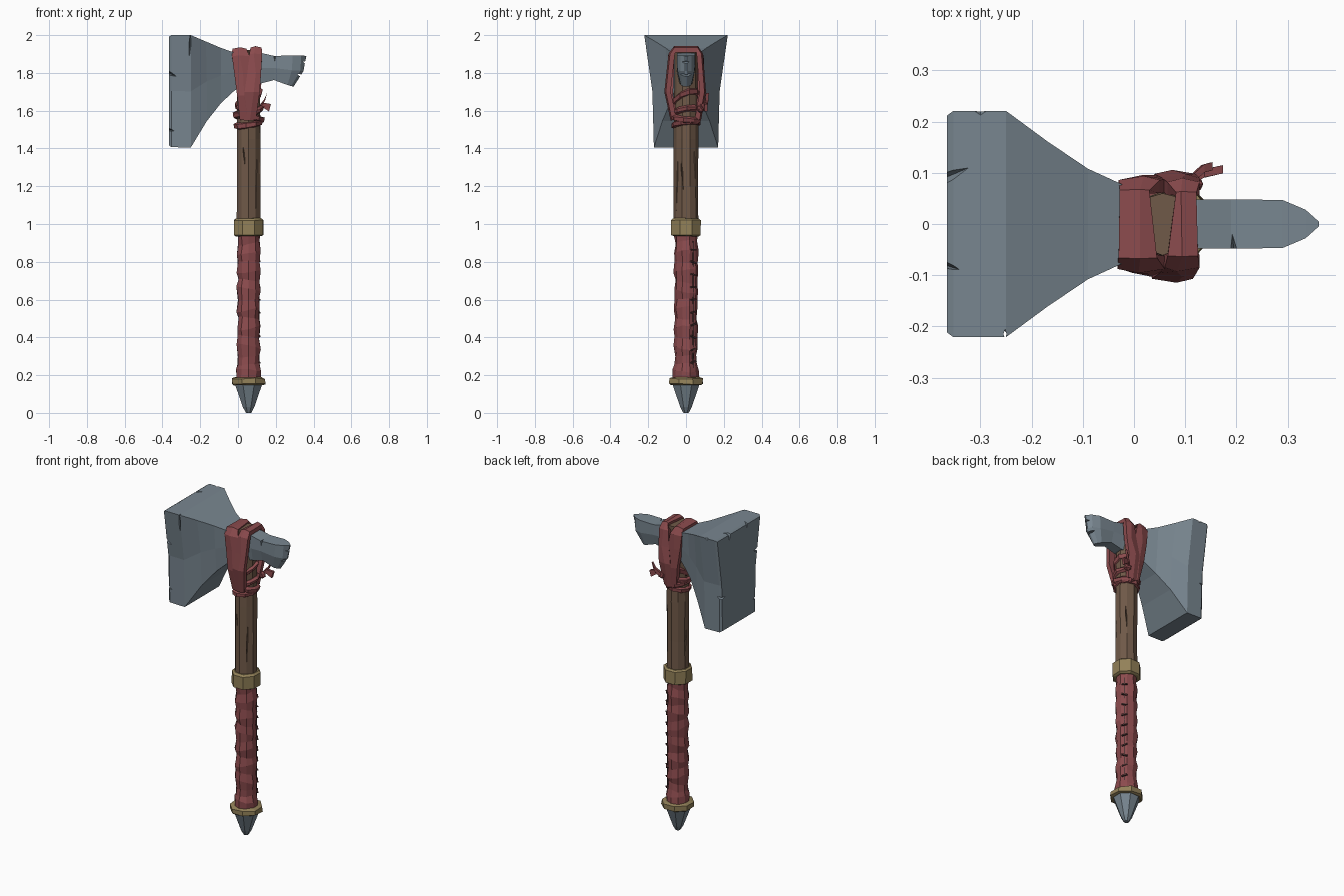
import bpy, bmesh, math, random
from mathutils import Vector, Matrix

random.seed(4)
CX = 0.056  # handle axis


def material(name, rgb):
    m = bpy.data.materials.new(name)
    m.diffuse_color = (*rgb, 1)
    return m


STEEL = material("steel", (0.19, 0.24, 0.28))
WOOD = material("wood", (0.16, 0.10, 0.065))
CLOTH = material("cloth", (0.26, 0.07, 0.075))
BRASS = material("brass", (0.29, 0.22, 0.10))
DARK = material("thread", (0.08, 0.035, 0.035))


def finish(name, bm, mat):
    bmesh.ops.recalc_face_normals(bm, faces=bm.faces)
    me = bpy.data.meshes.new(name)
    bm.to_mesh(me)
    bm.free()
    ob = bpy.data.objects.new(name, me)
    bpy.context.collection.objects.link(ob)
    if mat:
        me.materials.append(mat)
    return ob


def skin(bm, rings, closed=False):
    """Join equal rings of points with quads, capping open ends."""
    vs = [[bm.verts.new(p) for p in r] for r in rings]
    pairs = list(zip(vs, vs[1:])) + ([(vs[-1], vs[0])] if closed else [])
    for a, b in pairs:
        for i in range(len(a)):
            j = (i + 1) % len(a)
            bm.faces.new((a[i], a[j], b[j], b[i]))
    if not closed:
        bm.faces.new(vs[0])
        bm.faces.new(vs[-1])


def loft(name, rings, mat, closed=False):
    bm = bmesh.new()
    skin(bm, rings, closed)
    return finish(name, bm, mat)


def circle(z, r, n=8, tilt=0, jit=0, turn=0):
    pts = []
    for i in range(n):
        a = math.tau * (i + 0.5) / n + turn
        q = r / math.cos(math.pi / n) + random.uniform(-jit, jit)
        x, y = q * math.cos(a), q * math.sin(a)
        pts.append((CX + x, y, z + tilt * math.cos(a - 0.6) + random.uniform(-jit, jit)))
    return pts


def tube(name, profile, mat, n=8, jit=0.0, tilt=0.0, turn=0.0):
    return loft(name, [circle(z, r, n, tilt, jit, turn) for z, r in profile], mat)


def carve(ob, cuts):
    """Cut diamond-shaped nicks: (centre, half sizes, roll about each axis)."""
    bm = bmesh.new()
    for c, s, rot in cuts:
        m = Matrix.Translation(c)
        for ang, ax in zip(rot, "XYZ"):
            m = m @ Matrix.Rotation(ang, 4, ax)
        v = [bm.verts.new(m @ Vector([sg * s[k] if i == k else 0 for i in range(3)]))
             for k in range(3) for sg in (1, -1)]
        for i in (0, 1):
            for j in (2, 3):
                for k in (4, 5):
                    bm.faces.new((v[i], v[j], v[k]))
    cutter = finish("nick_cutter", bm, None)
    cutter.hide_render = True
    mod = ob.modifiers.new("nicks", "BOOLEAN")
    mod.operation, mod.object, mod.solver = "DIFFERENCE", cutter, "EXACT"
    dg = bpy.context.evaluated_depsgraph_get()
    me = bpy.data.meshes.new_from_object(ob.evaluated_get(dg))
    ob.modifiers.clear()
    ob.data = me
    bpy.data.objects.remove(cutter)


# Handle, bottom to top
tube("pommel_spike", [(0, 0.014), (0.03, 0.03), (0.155, 0.073)], STEEL)
tube("pommel_collar", [(0.148, 0.078), (0.153, 0.088), (0.182, 0.088), (0.19, 0.07)], BRASS, jit=0.003)
grip = [(0.175, 0.066), (0.225, 0.064), (0.26, 0.055)]
grip += [(0.30 + 0.05 * i, 0.061 if i % 2 else 0.055) for i in range(13)] + [(0.945, 0.06)]
loft("grip_wrap", [circle(z, r, 10, random.uniform(-0.018, 0.018) if 0.2 < z < 0.92 else 0, 0.004)
                   for z, r in grip], CLOTH)
tube("grip_ring", [(0.935, 0.066), (0.943, 0.077), (1.02, 0.077), (1.03, 0.066)], BRASS, jit=0.002)
shaft = tube("shaft", [(0.95, 0.062), (1.2, 0.061), (1.45, 0.062), (1.7, 0.06), (1.92, 0.058)],
             WOOD, n=10, jit=0.002)
carve(shaft, [((CX + 0.045, -0.05, 1.25), (0.005, 0.02, 0.2), (0, 0.05, 0.7)),
              ((CX - 0.025, -0.062, 1.37), (0.006, 0.015, 0.08), (0, -0.1, 0)),
              ((CX + 0.063, -0.022, 1.28), (0.015, 0.005, 0.11), (0.08, 0, 0)),
              ((CX + 0.045, 0.05, 1.33), (0.005, 0.02, 0.12), (0, 0.08, -0.7)),
              ((CX - 0.06, 0.01, 1.2), (0.015, 0.005, 0.1), (0.1, 0, 0))])

# Seam stitches on the rear right of the grip
bm = bmesh.new()
for i in range(10):
    m = (Matrix.Translation((CX, 0, 0.27 + 0.066 * i)) @ Matrix.Rotation(math.radians(40), 4, "Z")
         @ Matrix.Translation((0.061, 0, 0)) @ Matrix.Rotation(random.uniform(-0.4, 0.4), 4, "X")
         @ Matrix.Diagonal((0.014, 0.034, 0.008, 1)))
    bmesh.ops.create_cube(bm, size=1, matrix=m)
m = (Matrix.Translation((CX, 0, 0.56)) @ Matrix.Rotation(math.radians(40), 4, "Z")
     @ Matrix.Translation((0.056, 0, 0)) @ Matrix.Diagonal((0.01, 0.005, 0.7, 1)))
bmesh.ops.create_cube(bm, size=1, matrix=m)
finish("grip_stitches", bm, DARK)

# Head: sections of (x top/mid/bottom), (z top, bottom), (half width top/mid/bottom)
sections = [
    ((-0.365,) * 3, (1.992, 1.415), (0.212, 0.168, 0.16)),
    ((-0.353,) * 3, (2.0, 1.407), (0.221, 0.176, 0.17)),
    ((-0.25,) * 3, (2.0, 1.405), (0.221, 0.178, 0.17)),
    ((-0.17, -0.165, -0.165), (1.966, 1.545), (0.162, 0.135, 0.125)),
    ((-0.09,) * 3, (1.932, 1.64), (0.108, 0.097, 0.085)),
    ((-0.02,) * 3, (1.908, 1.705), (0.076, 0.072, 0.06)),
    ((0.04,) * 3, (1.9, 1.74), (0.05, 0.05, 0.04)),
    ((0.125,) * 3, (1.905, 1.745), (0.048, 0.048, 0.032)),
    ((0.19,) * 3, (1.89, 1.762), (0.048, 0.048, 0.03)),
    ((0.29, 0.285, 0.262), (1.892, 1.736), (0.047, 0.046, 0.028)),
    ((0.335, 0.33, 0.282), (1.892, 1.73), (0.028, 0.03, 0.018)),
    ((0.362, 0.346, 0.294), (1.89, 1.727), (0.004, 0.004, 0.004)),
]
rings = []
for xs, (zt, zb), ws in sections:
    half = list(zip(xs, ws, (zt, zt * 0.5 + zb * 0.5, zb)))
    rings.append(half and [(x, w, z) for x, w, z in half] + [(x, -w, z) for x, w, z in reversed(half)])
head = loft("axe_head", rings, STEEL)
carve(head, [((-0.37, 0.09, 2.0), (0.05, 0.013, 0.05), (0, 0, 0.4)),
             ((-0.37, -0.08, 2.0), (0.03, 0.009, 0.04), (0, 0, -0.3)),
             ((-0.37, -0.19, 1.80), (0.05, 0.05, 0.012), (0, 0.4, 0)),
             ((-0.37, -0.17, 1.50), (0.035, 0.04, 0.010), (0, 0.2, 0)),
             ((-0.37, 0.18, 1.62), (0.04, 0.05, 0.012), (0, -0.3, 0)),
             ((-0.30, 0.225, 2.0), (0.018, 0.012, 0.02), (0, 0, 0)),
             ((-0.255, -0.215, 1.94), (0.006, 0.02, 0.12), (0, 0.05, 0)),
             ((0.195, -0.05, 1.89), (0.006, 0.03, 0.03), (0, 0, 0.1)),
             ((0.36, 0, 1.855), (0.03, 0.05, 0.008), (0, 0.2, 0)),
             ((0.325, 0, 1.79), (0.025, 0.05, 0.008), (0, 0.3, 0))])


# Straps over the top: path of (y, z, x left, x right)
def strap(name, path, t=0.026):
    out = []
    for i, (y, z, x0, x1) in enumerate(path):
        a, b = path[max(i - 1, 0)], path[min(i + 1, len(path) - 1)]
        n = Vector((b[1] - a[1], a[0] - b[0])).normalized() * t
        yi, zi = y + n.x, z + n.y
        xm = (x0 + x1) / 2 + random.uniform(-0.012, 0.012)
        out.append([(x0, y, z), (xm, y - n.x * 0.3, z - n.y * 0.3), (x1, y, z), (x1, yi, zi), (x0, yi, zi)])
    return loft(name, out, CLOTH)


strap("head_strap_left", [
    (-0.07, 1.55, 0.01, 0.075), (-0.095, 1.68, -0.005, 0.085), (-0.09, 1.8, -0.02, 0.075),
    (-0.088, 1.89, -0.032, 0.06), (-0.066, 1.928, -0.03, 0.045), (0.066, 1.928, -0.028, 0.03),
    (0.086, 1.89, -0.03, 0.05), (0.088, 1.8, -0.02, 0.065), (0.088, 1.68, 0.0, 0.08), (0.068, 1.55, 0.02, 0.08)])
strap("head_strap_right", [
    (-0.074, 1.55, 0.03, 0.095), (-0.107, 1.70, 0.035, 0.115), (-0.096, 1.8, 0.05, 0.122),
    (-0.085, 1.9, 0.06, 0.128), (-0.062, 1.934, 0.066, 0.125), (0.062, 1.934, 0.082, 0.122),
    (0.082, 1.9, 0.065, 0.128), (0.09, 1.8, 0.055, 0.128), (0.098, 1.70, 0.04, 0.12), (0.072, 1.55, 0.03, 0.10)])

# Binding turns around the shaft
for k, (z, r, h, tilt) in enumerate([(1.53, 0.071, 0.017, 0.012), (1.563, 0.076, 0.018, -0.016),
                                     (1.595, 0.074, 0.016, 0.02), (1.66, 0.068, 0.02, 0.045)]):
    tube(f"binding_turn_{k + 1}", [(z - h, r - 0.012), (z - h * 0.6, r), (z + h * 0.5, r + 0.003),
                                   (z + h, r - 0.012)], CLOTH, n=9, jit=0.003, tilt=tilt, turn=k * 0.2)

# Knot and its loose tails
bm = bmesh.new()
bmesh.ops.create_icosphere(bm, subdivisions=1, radius=1, matrix=Matrix.Translation((0.112, 0.078, 1.61))
                           @ Matrix.Diagonal((0.026, 0.02, 0.025, 1)))
finish("knot", bm, CLOTH)
for k, path in enumerate([[(0.105, 0.08, 1.61, 0.01), (0.135, 0.108, 1.645, 0.014), (0.150, 0.112, 1.675, 0.018)],
                          [(0.105, 0.08, 1.61, 0.01), (0.135, 0.098, 1.63, 0.012), (0.17, 0.106, 1.615, 0.02)]]):
    loft(f"knot_tail_{k + 1}", [[(x - w * 0.3, y - 0.009, z - w), (x + w * 0.2, y - 0.007, z + w),
                                 (x + w * 0.2, y + 0.009, z + w), (x - w * 0.3, y + 0.007, z - w)]
                                for x, y, z, w in path], CLOTH)
